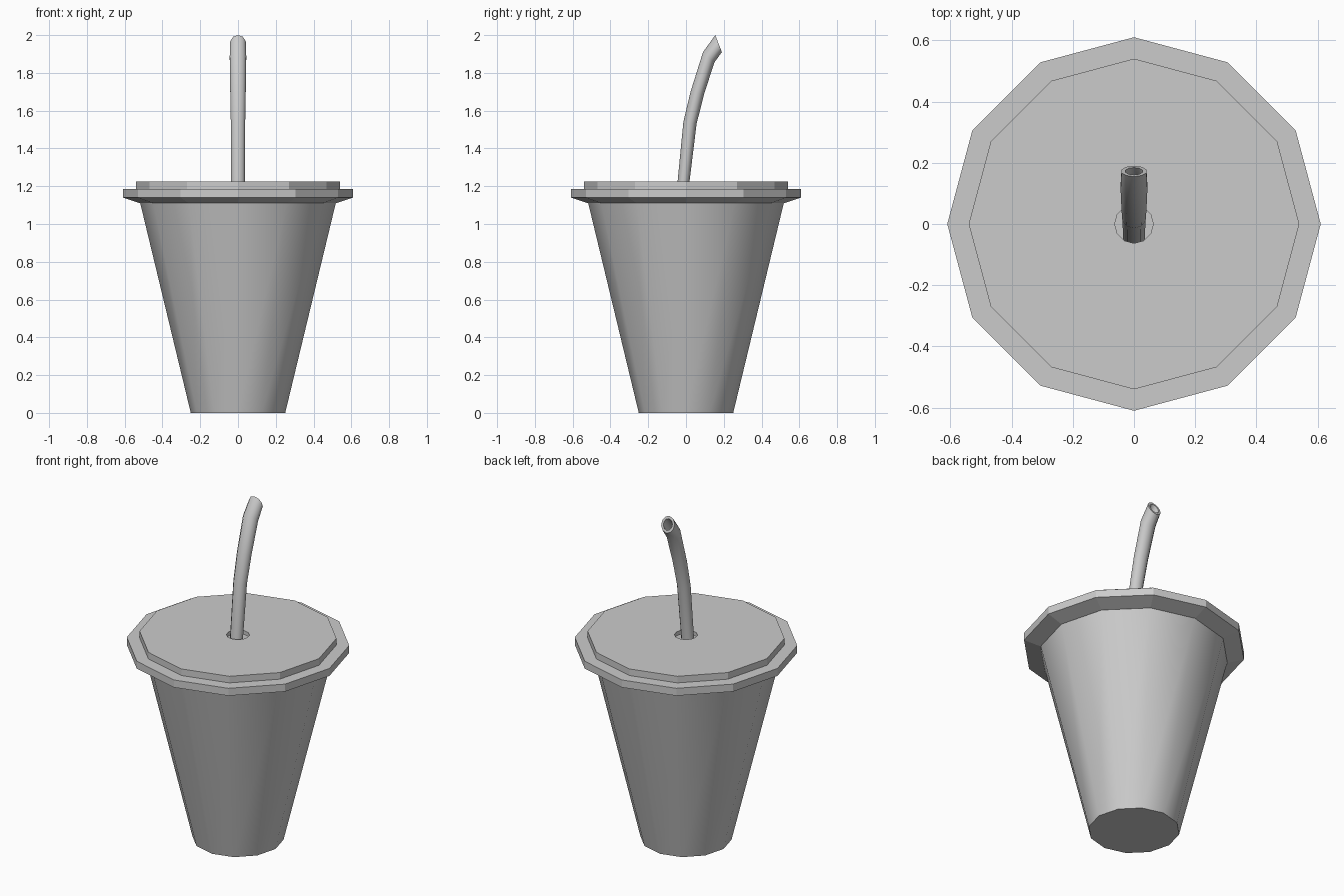
import bpy
import math
from mathutils import Vector

if "Cube" in bpy.data.objects:
    bpy.data.objects.remove(bpy.data.objects["Cube"])


def loft(name, rings, close=False, smooth=None):
    """Skin a list of equal-length vertex rings into a mesh object."""
    n = len(rings[0])
    verts = [v for ring in rings for v in ring]
    faces = []
    for i in range(len(rings) if close else len(rings) - 1):
        a, b = i * n, ((i + 1) % len(rings)) * n
        faces += [(a + j, a + (j + 1) % n, b + (j + 1) % n, b + j) for j in range(n)]
    if not close:
        faces += [tuple(range(n))[::-1], tuple(range(len(verts) - n, len(verts)))]
    mesh = bpy.data.meshes.new(name)
    mesh.from_pydata(verts, [], faces)
    obj = bpy.data.objects.new(name, mesh)
    bpy.context.collection.objects.link(obj)
    bpy.ops.object.select_all(action='DESELECT')
    obj.select_set(True)
    bpy.context.view_layer.objects.active = obj
    bpy.ops.object.mode_set(mode='EDIT')
    bpy.ops.mesh.select_all(action='SELECT')
    bpy.ops.mesh.normals_make_consistent(inside=False)
    bpy.ops.object.mode_set(mode='OBJECT')
    if smooth:
        bpy.ops.object.shade_smooth_by_angle(angle=math.radians(smooth))
    return obj


def circle(radius, z, sides=12):
    return [(radius * math.cos(math.tau * k / sides),
             radius * math.sin(math.tau * k / sides), z) for k in range(sides)]


# Tapered cup with a thin wall and a floor
cup_profile = [(0.25, 0), (0.52, 1.12), (0.50, 1.12), (0.237, 0.03)]
loft("cup", [circle(r, z) for r, z in cup_profile], smooth=40)

# Stepped lid with an overhanging rim and a straw hole
lid_profile = [(0.063, 1.225), (0.54, 1.225), (0.54, 1.185), (0.61, 1.185),
               (0.61, 1.14), (0.52, 1.11), (0.505, 1.11), (0.505, 1.20), (0.063, 1.20)]
loft("lid", [circle(r, z) for r, z in lid_profile], close=True)

# Hollow bent straw: each section is (rear edge y, z, front edge y, z, half width in x)
sections = [(-0.157, 0.10, -0.093, 0.10, 0.037),
            (-0.045, 1.22, 0.018, 1.22, 0.038),
            (-0.014, 1.54, 0.056, 1.53, 0.040),
            (0.024, 1.70, 0.095, 1.685, 0.043),
            (0.09, 1.91, 0.15, 1.855, 0.046),
            (0.155, 2.0, 0.19, 1.91, 0.043)]


def straw_ring(section, scale, sides=10):
    y0, z0, y1, z1, width = section
    mid = Vector((0, (y0 + y1) / 2, (z0 + z1) / 2))
    u = Vector((0, (y0 - y1) / 2, (z0 - z1) / 2)) * scale
    w = Vector((width * scale, 0, 0))
    return [mid + u * math.cos(math.tau * k / sides) + w * math.sin(math.tau * k / sides)
            for k in range(sides)]


outer = [straw_ring(s, 1.0) for s in sections]
inner = [straw_ring(s, 0.68) for s in reversed(sections)]
loft("straw", outer + inner, close=True, smooth=50)
